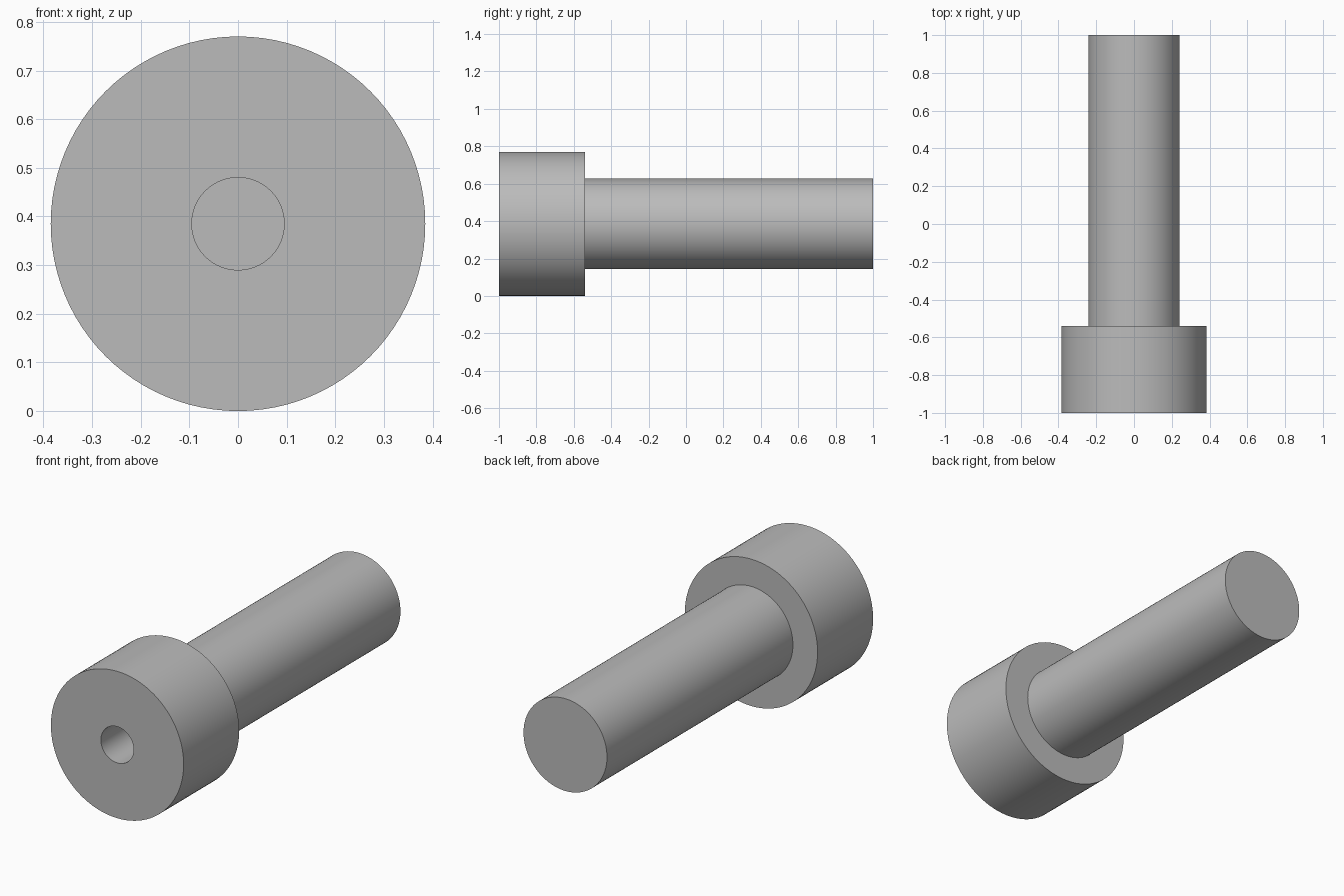
import bpy, bmesh
from math import tau, radians
from mathutils import Matrix

cube = bpy.data.objects.get("Cube")
if cube:
    bpy.data.objects.remove(cube, do_unlink=True)

HEAD_R, SHANK_R, HOLE_R = 0.385, 0.242, 0.095
FRONT, SHOULDER, BACK = -1.0, -0.54, 1.0
HOLE_END = -0.6

# Plain grey metal
grey = bpy.data.materials.new("grey_metal")
grey.use_nodes = True
colour = (0.5, 0.5, 0.5, 1)
grey.diffuse_color = colour
grey.node_tree.nodes["Principled BSDF"].inputs["Base Color"].default_value = colour


def lathe(name, profile, steps=96):
    """Spin (radius, y) points around the lengthwise axis."""
    bm = bmesh.new()
    verts = [bm.verts.new((r, y, 0)) for r, y in profile]
    edges = [bm.edges.new(pair) for pair in zip(verts, verts[1:])]
    bmesh.ops.spin(bm, geom=verts + edges, cent=(0, 0, 0), axis=(0, 1, 0),
                   angle=tau, steps=steps, use_duplicate=False)
    bmesh.ops.remove_doubles(bm, verts=bm.verts, dist=1e-4)
    bmesh.ops.recalc_face_normals(bm, faces=bm.faces)
    bmesh.ops.transform(bm, matrix=Matrix.Translation((0, 0, HEAD_R)), verts=bm.verts)
    mesh = bpy.data.meshes.new(name)
    bm.to_mesh(mesh)
    bm.free()
    mesh.materials.append(grey)
    obj = bpy.data.objects.new(name, mesh)
    bpy.context.collection.objects.link(obj)
    bpy.ops.object.select_all(action="DESELECT")
    obj.select_set(True)
    bpy.context.view_layer.objects.active = obj
    bpy.ops.object.shade_smooth_by_angle(angle=radians(30))
    return obj


# Round head with a blind hole in its front, stepping down to the shank
lathe("headed_pin", [
    (0, HOLE_END), (HOLE_R, HOLE_END), (HOLE_R, FRONT),
    (HEAD_R, FRONT), (HEAD_R, SHOULDER),
    (SHANK_R, SHOULDER), (SHANK_R, BACK), (0, BACK),
])
